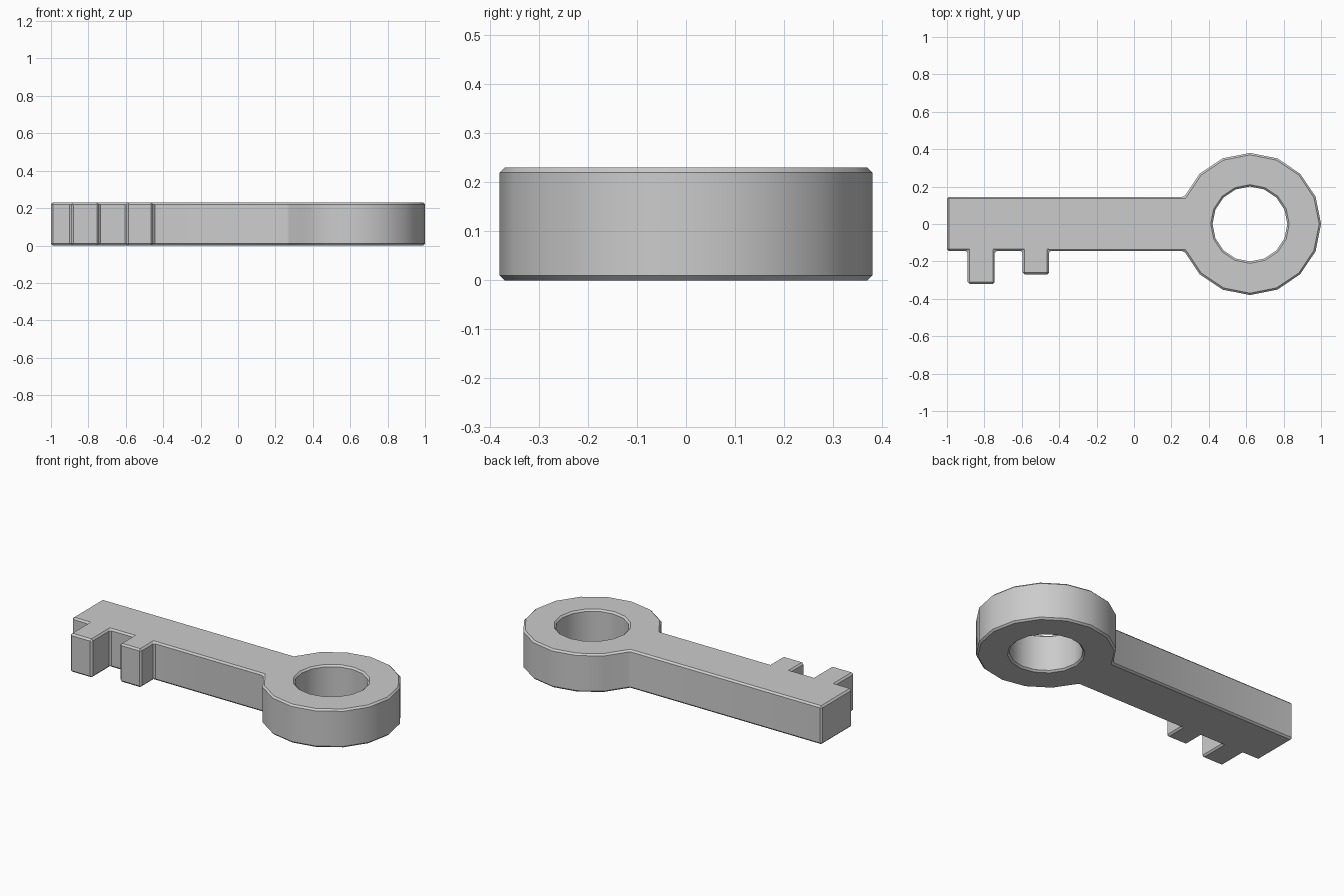
import bpy, bmesh, math

if "Cube" in bpy.data.objects:
    bpy.data.objects.remove(bpy.data.objects["Cube"])

HEIGHT = 0.23
CX, R_OUT, R_IN, SIDES = 0.62, 0.38, 0.20, 16
HALF = 0.145  # half width of the shaft


def arc(radius, first, last):
    step = 2 * math.pi / SIDES
    return [(CX + radius * math.cos(k * step), radius * math.sin(k * step))
            for k in range(first, last + 1)]


def add_loop(bm, points):
    verts = [bm.verts.new((x, y, 0)) for x, y in points]
    return [bm.edges.new((verts[i - 1], verts[i])) for i in range(len(verts))]


# Outline: ring-shaped bow, shaft, then two teeth on the front side
outline = arc(R_OUT, -7, 7) + [(-1, HALF), (-1, -HALF)]
for x0, x1, y in [(-0.89, -0.745, -0.32), (-0.595, -0.455, -0.27)]:
    outline += [(x0, -HALF), (x0, y), (x1, y), (x1, -HALF)]

# Fill the outline around the hole and extrude it to full thickness
bm = bmesh.new()
edges = add_loop(bm, outline) + add_loop(bm, arc(R_IN, 0, SIDES - 1))
bmesh.ops.triangle_fill(bm, edges=edges, use_beauty=True)
result = bmesh.ops.extrude_face_region(bm, geom=bm.faces[:])
top = [g for g in result["geom"] if isinstance(g, bmesh.types.BMVert)]
bmesh.ops.translate(bm, verts=top, vec=(0, 0, HEIGHT))
bmesh.ops.recalc_face_normals(bm, faces=bm.faces[:])

mesh = bpy.data.meshes.new("key")
bm.to_mesh(mesh)
bm.free()
key = bpy.data.objects.new("key", mesh)
bpy.context.collection.objects.link(key)

# Small chamfer on all sharp edges
bevel = key.modifiers.new("edge_chamfer", 'BEVEL')
bevel.width = 0.01
bevel.segments = 1
bevel.limit_method = 'ANGLE'
bevel.angle_limit = math.radians(32)

# Smooth shading around the ring
bpy.context.view_layer.objects.active = key
key.select_set(True)
bpy.ops.object.modifier_apply(modifier=bevel.name)
bpy.ops.object.shade_smooth_by_angle(angle=math.radians(30))
